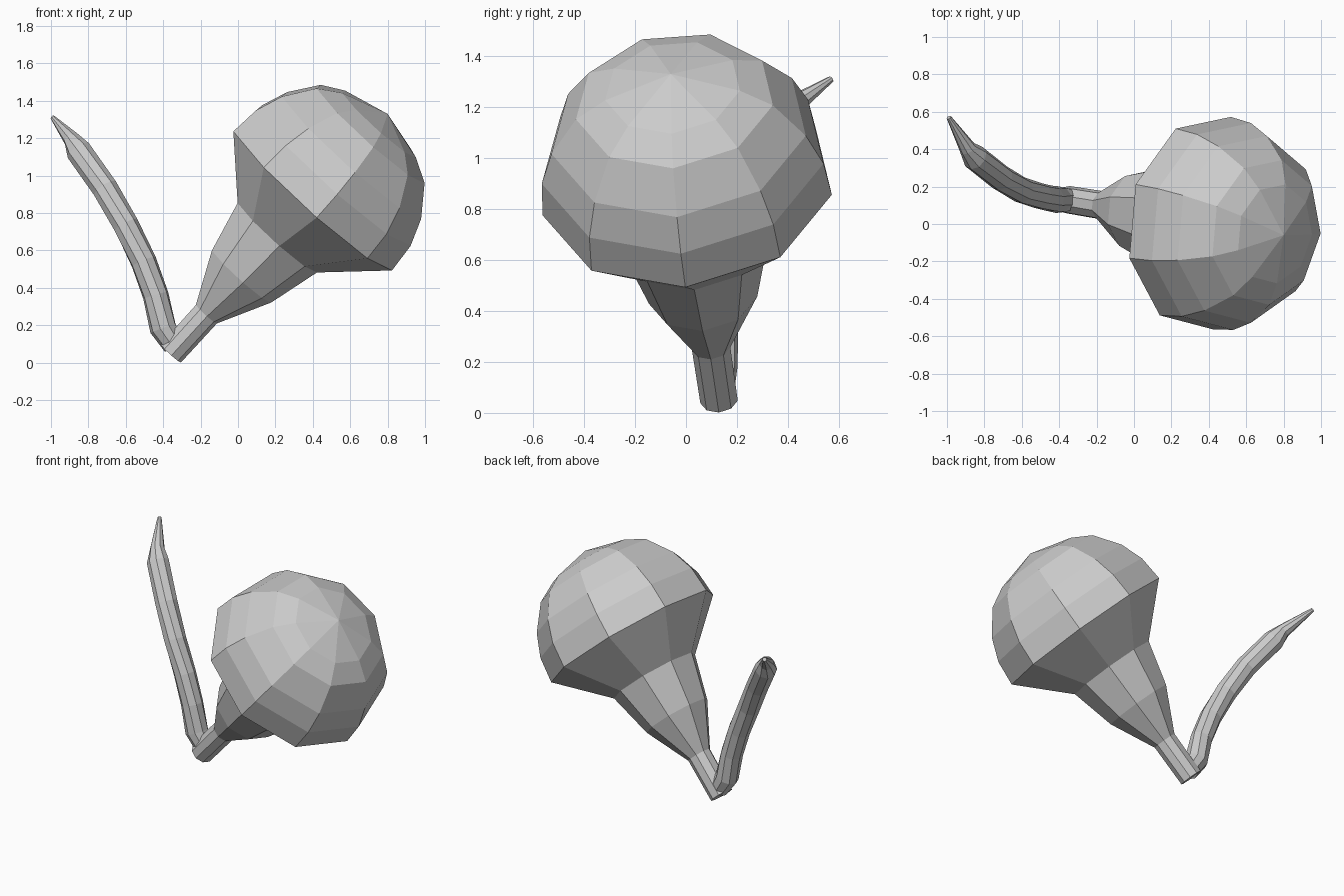
import bpy, bmesh, math
from mathutils import Vector

if "Cube" in bpy.data.objects:
    bpy.data.objects.remove(bpy.data.objects["Cube"])

SIDES = 9


def skin_rings(name, rings, sides, twist, apex=None):
    """Skin a row of (centre, tangent, radius) rings; vertex 0 of each points down, turned by twist."""
    bm = bmesh.new()
    loops = []
    for centre, tangent, radius in rings:
        t = tangent.normalized()
        down = Vector((0, 0, -1))
        down = (down - down.dot(t) * t).normalized()
        side = down.cross(t)
        if side.y < 0:
            side = -side
        loop = []
        for i in range(sides):
            a = 2 * math.pi * i / sides + twist
            offset = down * math.cos(a) + side * math.sin(a)
            loop.append(bm.verts.new(centre + offset * radius))
        loops.append(loop)
    for a, b in zip(loops, loops[1:]):
        for i in range(sides):
            j = (i + 1) % sides
            bm.faces.new((a[i], a[j], b[j], b[i]))
    bm.faces.new(loops[0])
    if apex is None:
        bm.faces.new(loops[-1])
    else:
        tip = bm.verts.new(apex)
        for i in range(sides):
            bm.faces.new((loops[-1][i], loops[-1][(i + 1) % sides], tip))
    bmesh.ops.recalc_face_normals(bm, faces=bm.faces)
    mesh = bpy.data.meshes.new(name)
    bm.to_mesh(mesh)
    bm.free()
    obj = bpy.data.objects.new(name, mesh)
    bpy.context.collection.objects.link(obj)
    return obj


# Tilted bulb: stem, flared neck and faceted dome as one turned profile
base = Vector((-0.36, 0.13, 0.052))
top = Vector((0.80, -0.06, 1.33))
axis = (top - base).normalized()
profile = [(0.0, 0.075), (0.285, 0.077), (0.565, 0.217), (0.85, 0.29),
           (1.13, 0.58), (1.295, 0.565), (1.44, 0.51), (1.595, 0.395), (1.665, 0.27)]
skin_rings("bulb", [(base + axis * t, axis, r) for t, r in profile],
           SIDES, math.radians(6), top)

# Curved side shoot with a pinched tip
path = [((-0.34, 0.13, 0.09), 0.06), ((-0.40, 0.13, 0.185), 0.073),
        ((-0.44, 0.135, 0.36), 0.07), ((-0.505, 0.15, 0.54), 0.07),
        ((-0.60, 0.18, 0.735), 0.07), ((-0.71, 0.245, 0.93), 0.07),
        ((-0.85, 0.355, 1.13), 0.07), ((-0.89, 0.405, 1.195), 0.045),
        ((-0.99, 0.57, 1.31), 0.013)]
points = [Vector(p) for p, r in path]
rings = []
for i, (p, r) in enumerate(path):
    tangent = points[min(i + 1, len(points) - 1)] - points[max(i - 1, 0)]
    rings.append((points[i], tangent, r))
skin_rings("side_shoot", rings, SIDES, 0.0)
